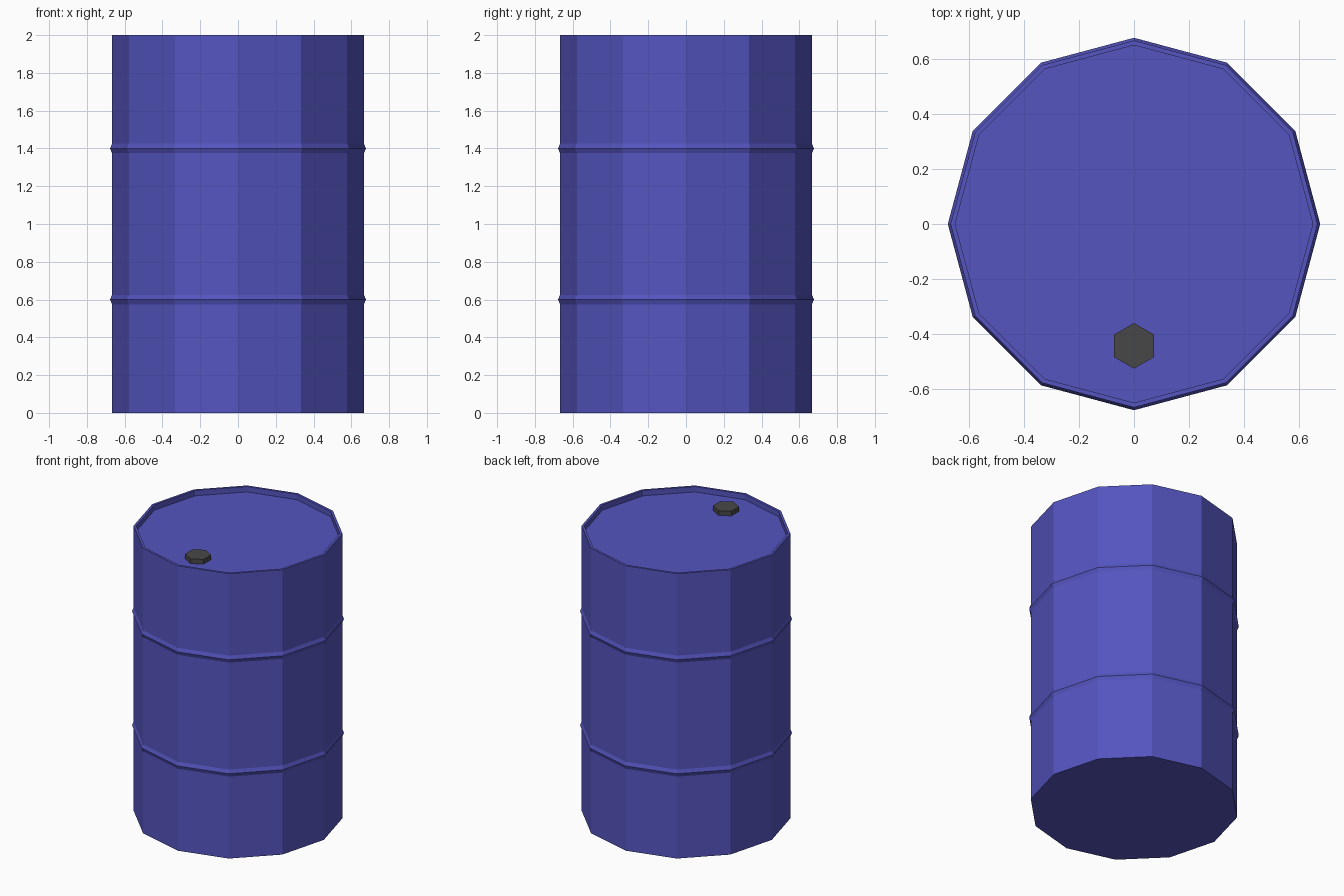
import bpy, bmesh, math

if "Cube" in bpy.data.objects:
    bpy.data.objects.remove(bpy.data.objects["Cube"])


def material(name, rgb):
    m = bpy.data.materials.new(name)
    m.diffuse_color = (*rgb, 1)
    m.use_nodes = True
    m.node_tree.nodes["Principled BSDF"].inputs["Base Color"].default_value = m.diffuse_color
    return m


def lathe(name, profile, sides, mat, start=0.0, centre=(0, 0)):
    """Revolve a (radius, z) profile, closing both ends with flat caps."""
    bm = bmesh.new()
    rings = []
    for r, z in profile:
        ring = []
        for i in range(sides):
            a = start + 2 * math.pi * i / sides
            ring.append(bm.verts.new((centre[0] + r * math.cos(a),
                                      centre[1] + r * math.sin(a), z)))
        rings.append(ring)
    for low, high in zip(rings, rings[1:]):
        for i in range(sides):
            j = (i + 1) % sides
            bm.faces.new((low[i], low[j], high[j], high[i]))
    bm.faces.new(rings[0][::-1])
    bm.faces.new(rings[-1])
    mesh = bpy.data.meshes.new(name)
    bm.to_mesh(mesh)
    bm.free()
    mesh.materials.append(mat)
    ob = bpy.data.objects.new(name, mesh)
    bpy.context.collection.objects.link(ob)
    return ob


blue = material("drum blue", (0.09, 0.09, 0.53))
grey = material("cap dark grey", (0.064, 0.064, 0.064))

R, RIB, LID = 0.667, 0.677, 1.962

# Drum: wall with two raised ribs, thin rim and recessed lid
profile = [(R, 0)]
for z in (0.6, 1.4):
    profile += [(R, z - 0.025), (RIB, z), (R, z + 0.025)]
profile += [(R, 2.0), (0.65, 2.0), (0.65, LID)]
lathe("drum_body", profile, 12, blue)

# Hexagonal filler cap standing on the lid
lathe("filler_cap", [(0.083, LID - 0.005), (0.083, 1.995)], 6, grey,
      start=math.pi / 2, centre=(0, -0.443))
